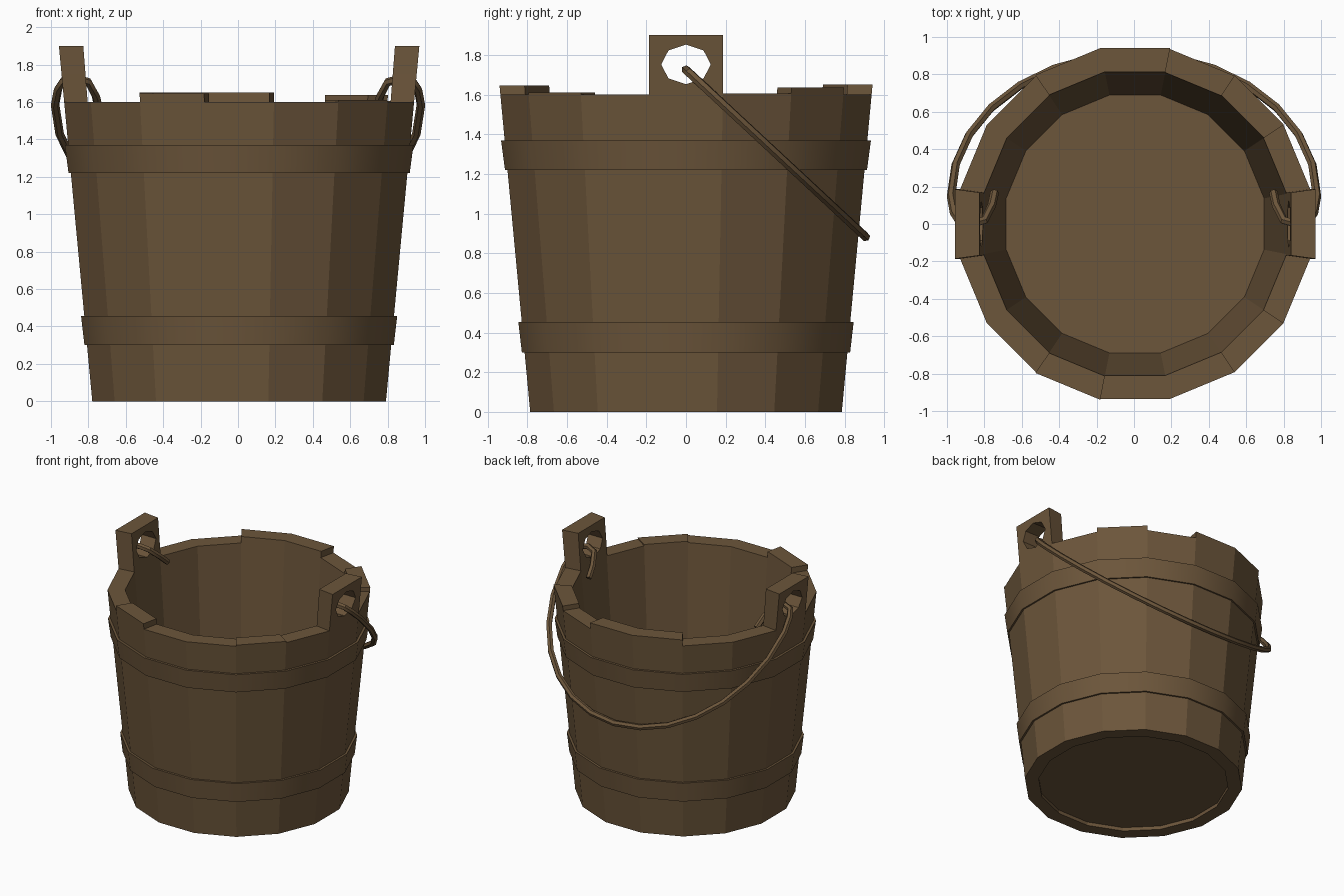
import bpy, bmesh
from math import sin, cos, pi, radians

if "Cube" in bpy.data.objects:
    bpy.data.objects.remove(bpy.data.objects["Cube"])

N = 16
CX = 0.006                       # body sits a hair right of centre
K = 1 / cos(pi / N)              # apothem to corner radius

wood = bpy.data.materials.new("brown_wood")
wood.diffuse_color = (0.15, 0.092, 0.043, 1)
wood.use_nodes = True
wood.node_tree.nodes["Principled BSDF"].inputs["Base Color"].default_value = wood.diffuse_color


def outer(z):
    return 0.785 + 0.094 * z


def inner(z):
    return 0.685 + 0.078 * z


def corner(k, apothem, z):
    a = (k - 0.5) * 2 * pi / N
    return (CX + apothem * K * cos(a), apothem * K * sin(a), z)


def make(name, quads, smooth=False):
    bm = bmesh.new()
    for q in quads:
        bm.faces.new([bm.verts.new(p) for p in q])
    bmesh.ops.remove_doubles(bm, verts=bm.verts, dist=1e-4)
    bmesh.ops.recalc_face_normals(bm, faces=bm.faces)
    me = bpy.data.meshes.new(name)
    bm.to_mesh(me)
    bm.free()
    ob = bpy.data.objects.new(name, me)
    bpy.context.collection.objects.link(ob)
    finish(ob, smooth)
    return ob


def finish(ob, smooth):
    ob.data.materials.clear()
    ob.data.materials.append(wood)
    if smooth:
        bpy.ops.object.select_all(action='DESELECT')
        bpy.context.view_layer.objects.active = ob
        ob.select_set(True)
        bpy.ops.object.shade_smooth_by_angle(angle=radians(40))


# Staves: uneven top heights, numbered counter-clockwise from +x
heights = [1.6] * N
for k, h in {1: 1.605, 2: 1.637, 4: 1.65, 5: 1.65, 11: 1.645, 14: 1.61}.items():
    heights[k] = h
quads = []
for k, h in enumerate(heights):
    def ring(z, k=k):
        return (corner(k, outer(z), z), corner(k + 1, outer(z), z),
                corner(k + 1, inner(z), z), corner(k, inner(z), z))
    b, t = ring(0), ring(h)
    quads += [(b[0], b[1], t[1], t[0]), (b[2], b[3], t[3], t[2]), b]
    if k not in (0, N // 2):     # ears cover these tops
        quads.append(t)
    # exposed step where the neighbour is lower
    for nb, i, j in ((k - 1, 0, 3), ((k + 1) % N, 1, 2)):
        if heights[nb] < h:
            s = ring(heights[nb])
            quads.append((s[i], s[j], t[j], t[i]))
make("staves", quads)

# Floor board, recessed from below
quads = []
for z in (0.03, 0.055):
    quads.append([corner(k, inner(z), z) for k in range(N)])
make("floor_board", quads)


# Hoops around the staves
def hoop(name, z0, a0, z1, a1):
    prof = [(outer(z0) - 0.003, z0), (a0, z0), (a1, z1), (outer(z1) - 0.003, z1)]
    qs = []
    for k in range(N):
        for (ra, za), (rb, zb) in zip(prof, prof[1:]):
            qs.append((corner(k, ra, za), corner(k + 1, ra, za),
                       corner(k + 1, rb, zb), corner(k, rb, zb)))
    make(name, qs, True)


hoop("lower_hoop", 0.30, 0.827, 0.455, 0.845)
hoop("upper_hoop", 1.22, 0.912, 1.37, 0.932)

# Ears with an eight-sided hole
GRID = [(1, 0), (1, 1), (0, 1), (-1, 1), (-1, 0), (-1, -1), (0, -1), (1, -1)]
for name, side in (("right_ear", 1), ("left_ear", -1)):
    def pt(y, z, depth, side=side):
        r = inner(z) if depth else outer(z)
        return (CX + side * r, y, z)
    rim = [[pt(gy * (0.168 if d else 0.186), 1.75 + gz * 0.15, d)
            for gy, gz in GRID] for d in (0, 1)]
    hole = [[pt(0.125 * cos(i * pi / 4), 1.752 + 0.1 * sin(i * pi / 4), d)
             for i in range(8)] for d in (0, 1)]
    quads = []
    for i in range(8):
        j = (i + 1) % 8
        for d in (0, 1):
            quads.append((rim[d][i], rim[d][j], hole[d][j], hole[d][i]))
        quads.append((hole[0][i], hole[0][j], hole[1][j], hole[1][i]))
        if i not in (5, 6):      # underside rests on the stave
            quads.append((rim[0][i], rim[0][j], rim[1][j], rim[1][i]))
    make(name, quads)

# Bail handle: flat path of (x, y), lying in a sloping plane
hook = [(0.745, 0.17), (0.76, 0.1), (0.80, 0.02), (0.87, 0.0), (0.935, 0.015), (0.962, 0.06)]
arc = [(0.978 * cos(a), 0.15 + 0.755 * sin(a))
       for a in (pi * i / 14 for i in range(15))]
path = hook + arc + [(-x, y) for x, y in reversed(hook)]
cu = bpy.data.curves.new("bail_handle", 'CURVE')
cu.dimensions = '3D'
cu.bevel_depth = 0.023
cu.bevel_resolution = 1
cu.use_fill_caps = True
sp = cu.splines.new('POLY')
sp.points.add(len(path) - 1)
for p, (x, y) in zip(sp.points, path):
    p.co = (x, y, 1.725 - 0.93 * y, 1)
bail = bpy.data.objects.new("bail_handle", cu)
bpy.context.collection.objects.link(bail)
bpy.context.view_layer.objects.active = bail
bail.select_set(True)
bpy.ops.object.convert(target='MESH')
finish(bpy.context.view_layer.objects.active, True)
